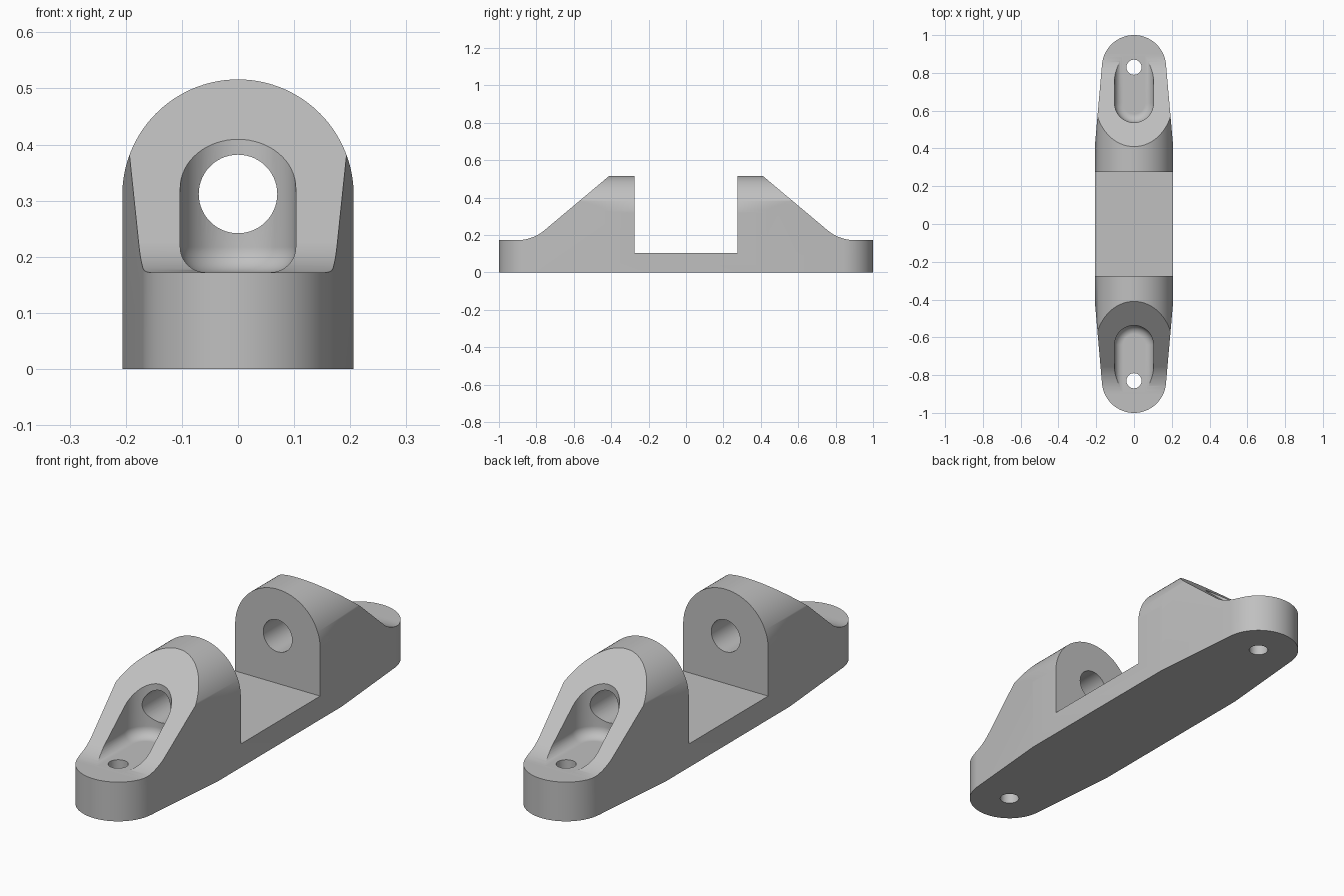
import bpy
import bmesh
from math import sin, cos, radians, tan, pi

if "Cube" in bpy.data.objects:
    bpy.data.objects.remove(bpy.data.objects["Cube"], do_unlink=True)

grey = bpy.data.materials.new("plain grey")
grey.use_nodes = True
grey.diffuse_color = (0.527, 0.527, 0.527, 1)
grey.node_tree.nodes["Principled BSDF"].inputs["Base Color"].default_value = grey.diffuse_color


def loft(name, rings):
    """Closed solid through a list of matching rings of 3D points."""
    bm = bmesh.new()
    loops = [[bm.verts.new(p) for p in ring] for ring in rings]
    n = len(loops[0])
    for a, b in zip(loops, loops[1:]):
        for i in range(n):
            j = (i + 1) % n
            bm.faces.new((a[i], a[j], b[j], b[i]))
    bm.faces.new(loops[0][::-1])
    bm.faces.new(loops[-1])
    bmesh.ops.recalc_face_normals(bm, faces=bm.faces)
    mesh = bpy.data.meshes.new(name)
    bm.to_mesh(mesh)
    bm.free()
    mesh.materials.append(grey)
    obj = bpy.data.objects.new(name, mesh)
    bpy.context.collection.objects.link(obj)
    return obj


def prism(name, points, place, low, high):
    return loft(name, [[place(u, v, d) for u, v in points] for d in (low, high)])


def arc(cu, cv, r, start, end, steps):
    angles = [radians(start + (end - start) * i / steps) for i in range(steps + 1)]
    return [(cu + r * cos(a), cv + r * sin(a)) for a in angles]


def combine(body, tool, operation):
    mod = body.modifiers.new(operation.title(), "BOOLEAN")
    mod.object, mod.operation, mod.solver = tool, operation, "EXACT"
    bpy.context.view_layer.objects.active = body
    bpy.ops.object.modifier_apply(modifier=mod.name)
    bpy.data.objects.remove(tool, do_unlink=True)


along_x = lambda u, v, d: (d, u, v)
along_y = lambda u, v, d: (u, d, v)
along_z = lambda u, v, d: (u, v, d)

half_width, tower_top, foot_top = 0.206, 0.516, 0.172
eye_z = tower_top - half_width

# Side profile: low bridge, two towers, 40 degree ramps blending into the feet
slope, blend = 40, 0.23
meet = 0.41 + (tower_top - foot_top) / tan(radians(slope))
blend_end = meet + blend * tan(radians(slope / 2))
side = [(0.275, 0.103), (0.275, tower_top), (0.41, tower_top)]
side += arc(blend_end, foot_top + blend, blend, 270 - slope, 270, 16)
side += [(1.1, foot_top), (1.1, 0)]
side += [(-y, z) for y, z in reversed(side)]
body = prism("cleat_body", side, along_x, -0.3, 0.3)

# Plan outline: straight middle, tapered ends with round noses
nose, nose_y, taper = 0.17, 0.83, 5
taper_y = nose_y + nose * sin(radians(taper)) - (half_width - nose * cos(radians(taper))) / tan(radians(taper))
plan = [(half_width, taper_y)] + arc(0, nose_y, nose, taper, 180 - taper, 48) + [(-half_width, taper_y)]
plan += [(-x, -y) for x, y in plan]
combine(body, prism("plan_tool", plan, along_z, -0.1, 0.7), "INTERSECT")

# Rounded tower tops
arch = [(0.3, -0.1), (0.3, eye_z)] + arc(0, eye_z, half_width + 0.0002, 0, 180, 72)
arch += [(-0.3, eye_z), (-0.3, -0.1)]
combine(body, prism("arch_tool", arch, along_y, -1.2, 1.2), "INTERSECT")

# Ramp pockets with filleted floors, and vertical screw holes
fillet, pocket, floor = 0.045, 0.103, foot_top + 0.0004
for s in (-1, 1):
    rings = []
    for i in range(9):
        a = i / 8 * pi / 2
        r = pocket - fillet * (1 - sin(a))
        z = floor + fillet * (1 - cos(a))
        outline = arc(0, 0.64, r, 180, 360, 32) + [(r, 1.2), (-r, 1.2)]
        rings.append([(x, s * y, z) for x, y in outline])
    rings.append([(x, y, 0.7) for x, y, z in rings[-1]])
    combine(body, loft("pocket_tool", rings), "DIFFERENCE")
    hole = arc(0, s * nose_y, 0.04, 0, 352.5, 47)
    combine(body, prism("screw_tool", hole, along_z, -0.1, 0.7), "DIFFERENCE")

# Horizontal eye through both towers
eye = arc(0, eye_z + 0.002, 0.07, 0, 354, 59)
combine(body, prism("eye_tool", eye, along_y, -1.2, 1.2), "DIFFERENCE")

# Smooth curved surfaces, crisp edges
bpy.ops.object.select_all(action="DESELECT")
body.select_set(True)
bpy.context.view_layer.objects.active = body
bpy.ops.object.shade_smooth_by_angle(angle=radians(25))
weighted = body.modifiers.new("Weighted normals", "WEIGHTED_NORMAL")
weighted.keep_sharp = True
